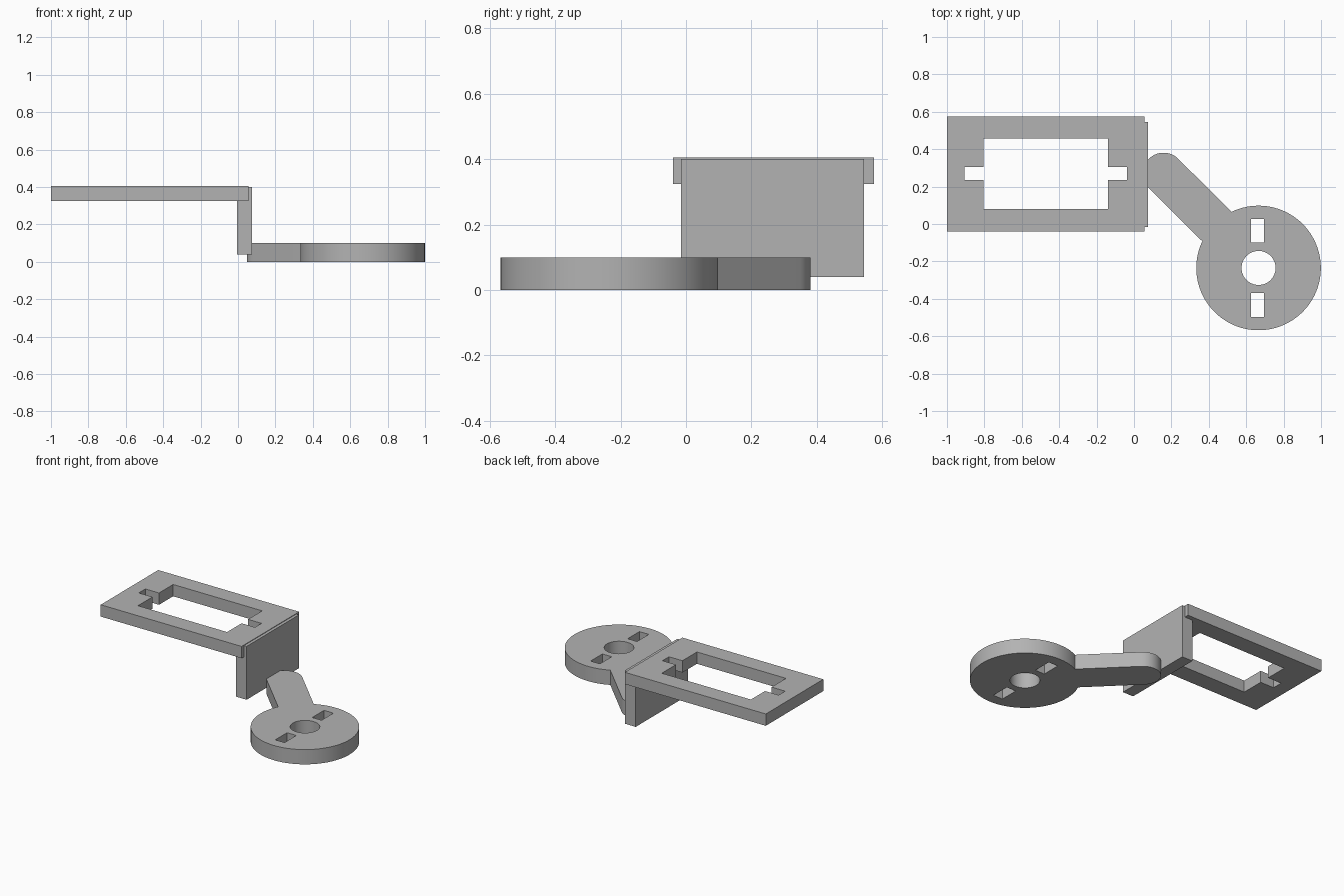
import bpy, bmesh, math
from mathutils import Matrix, Vector

cube = bpy.data.objects.get("Cube")
if cube:
    bpy.data.objects.remove(cube, do_unlink=True)

grey = bpy.data.materials.new("plain grey")
grey.use_nodes = True
grey.diffuse_color = (0.45, 0.45, 0.45, 1)
grey.node_tree.nodes["Principled BSDF"].inputs["Base Color"].default_value = grey.diffuse_color


def finish(name, bm):
    mesh = bpy.data.meshes.new(name)
    bmesh.ops.recalc_face_normals(bm, faces=bm.faces)
    bm.to_mesh(mesh)
    bm.free()
    mesh.materials.append(grey)
    obj = bpy.data.objects.new(name, mesh)
    bpy.context.collection.objects.link(obj)
    return obj


def box(name, x, y, z):
    bm = bmesh.new()
    size = Matrix.Diagonal((x[1] - x[0], y[1] - y[0], z[1] - z[0], 1))
    middle = Vector((sum(x) / 2, sum(y) / 2, sum(z) / 2))
    bmesh.ops.create_cube(bm, size=1, matrix=Matrix.Translation(middle) @ size)
    return finish(name, bm)


def prism(name, outline, z0, z1):
    bm = bmesh.new()
    face = bm.faces.new([bm.verts.new((p[0], p[1], z0)) for p in outline])
    top = bmesh.ops.extrude_face_region(bm, geom=[face])["geom"]
    bmesh.ops.translate(bm, vec=(0, 0, z1 - z0),
                        verts=[v for v in top if isinstance(v, bmesh.types.BMVert)])
    return finish(name, bm)


def arc(centre, radius, start, end, steps):
    return [(centre[0] + radius * math.cos(start + (end - start) * i / steps),
             centre[1] + radius * math.sin(start + (end - start) * i / steps))
            for i in range(steps + 1)]


def combine(target, tool, operation):
    tool.hide_render = True
    bpy.context.view_layer.objects.active = target
    mod = target.modifiers.new(operation.lower(), "BOOLEAN")
    mod.operation = operation
    mod.solver = "EXACT"
    mod.object = tool
    bpy.ops.object.modifier_apply(modifier=mod.name)
    bpy.data.objects.remove(tool, do_unlink=True)


# Mounting plate with a cross-notched window
plate = box("mounting_plate", (-1, 0.055), (-0.04, 0.575), (0.325, 0.405))
left, right, low, high = -0.805, -0.138, 0.08, 0.456
nl, nr, nb, nt = -0.907, -0.037, 0.235, 0.305
window = [(left, low), (right, low), (right, nb), (nr, nb), (nr, nt), (right, nt),
          (right, high), (left, high), (left, nt), (nl, nt), (nl, nb), (left, nb)]
combine(plate, prism("window_cutter", window, 0.2, 0.5), "DIFFERENCE")

# Wall dropping from the plate to the arm
box("drop_wall", (-0.005, 0.075), (-0.015, 0.545), (0.04, 0.401))

# Round disc with the diagonal arm joined to it
hub, tip, thick = (0.666, -0.235), (0.158, 0.27), 0.1
full = 2 * math.pi
disc = prism("round_disc_with_arm", arc(hub, 0.333, 0, full, 96)[:-1], 0, thick)
direction = math.atan2(tip[1] - hub[1], tip[0] - hub[0])
half = 0.111
root = (hub[0] + 0.24 * math.cos(direction), hub[1] + 0.24 * math.sin(direction))
side = Vector((-math.sin(direction), math.cos(direction))) * half
arm = arc(tip, half, direction - math.pi / 2, direction + math.pi / 2, 32)
arm += [(root[0] + s * side.x, root[1] + s * side.y) for s in (1, -1)]
combine(disc, prism("arm", arm, 0, thick), "UNION")

# Centre bore and two slots
combine(disc, prism("bore_cutter", arc(hub, 0.091, 0, full, 64)[:-1], -0.1, 0.2), "DIFFERENCE")
for s in (1, -1):
    y = sorted((hub[1] + s * 0.135, hub[1] + s * 0.261))
    combine(disc, box("slot_cutter", (0.626, 0.696), y, (-0.1, 0.2)), "DIFFERENCE")

bpy.ops.object.select_all(action="DESELECT")
disc.select_set(True)
bpy.context.view_layer.objects.active = disc
bpy.ops.object.shade_smooth_by_angle(angle=math.radians(30))
